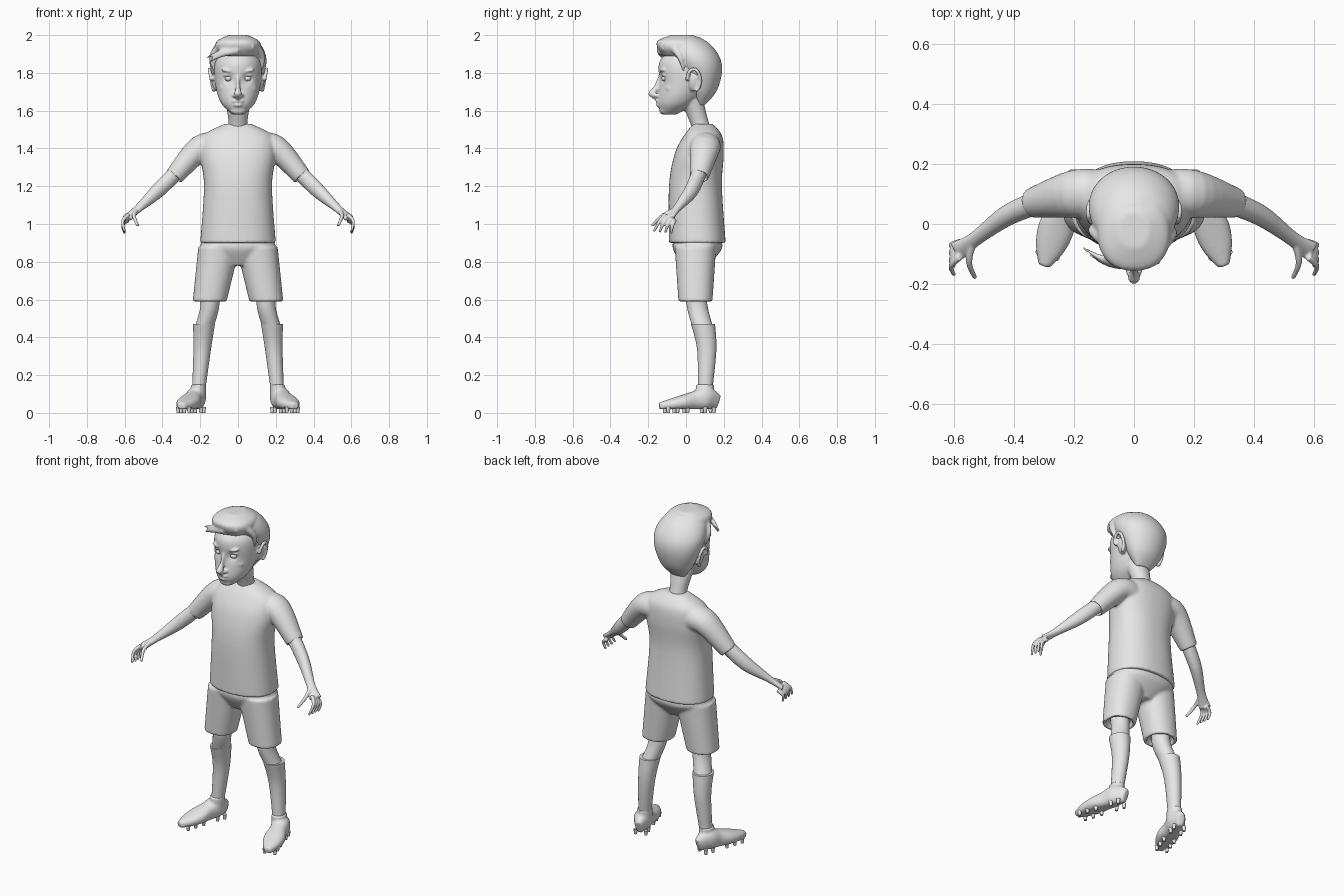
import bpy, bmesh, math
from mathutils import Vector, Matrix

cube = bpy.data.objects.get("Cube")
if cube:
    bpy.data.objects.remove(cube)

colour = (.8, .8, .8, 1)
grey = bpy.data.materials.new("plain_grey")
grey.use_nodes = True
grey.diffuse_color = colour
grey.node_tree.nodes["Principled BSDF"].inputs["Base Color"].default_value = colour

SIDES = ((1, "left_"), (-1, "right_"))


def spline(rows, steps=6):
    """Smooth curve through rows of (x, y, z, width, depth)."""
    points = [Vector(row) for row in rows]
    before = [points[0]] + points
    after = points[2:] + [points[-1]]
    curve = []
    for a, b, c, d in zip(before, points, points[1:], after):
        for step in range(steps):
            t = step / steps
            linear = (c - a) / 2
            square = a - b * 2.5 + c * 2 - d / 2
            cubic = (b - c) * 1.5 + (d - a) / 2
            curve.append(b + linear * t + square * t ** 2 + cubic * t ** 3)
    return curve + [points[-1]]


def rounded(value, power):
    """Swell an ellipse coordinate toward a rounded box."""
    return math.copysign(abs(value) ** (2 / power), value)


def loft(bm, rows, ref=None, side=1, power=2, lip=False, count=32):
    """Skin ellipses: level rings without ref, else rings square to the path."""
    path = spline([(x * side, *rest) for x, *rest in rows])
    centres = [Vector(point[:3]) for point in path]
    rings = []
    for i, point in enumerate(path):
        across, over = Vector((1, 0, 0)), Vector((0, 1, 0))
        if ref:
            following = centres[min(i + 1, len(path) - 1)]
            tangent = (following - centres[max(i - 1, 0)]).normalized()
            across = tangent.cross(Vector((ref[0] * side, *ref[1:]))).normalized()
            over = across.cross(tangent)
        ring = []
        for k in range(count):
            angle = math.tau * k / count
            along_width = rounded(math.cos(angle), power) * point[3]
            along_depth = rounded(math.sin(angle), power) * point[4]
            ring.append(centres[i] + across * along_width + over * along_depth)
        rings.append(ring)
    if lip:
        end, rim = centres[-1], rings[-1]
        inward = (centres[-2] - end).normalized() * .03
        inner = [end.lerp(corner, .8) for corner in rim]
        rings += [inner, [corner + inward for corner in inner]]
    loops = [[bm.verts.new(corner) for corner in ring] for ring in rings]
    faces = [bm.faces.new(loops[0]), bm.faces.new(loops[-1])]
    for low, high in zip(loops, loops[1:]):
        for k in range(count):
            faces.append(bm.faces.new((low[k - 1], low[k], high[k], high[k - 1])))
    bmesh.ops.recalc_face_normals(bm, faces=faces)


def column(bm, rows, **options):
    """Loft on the centre line from rows of (z, y, width, depth)."""
    loft(bm, [(0, y, z, width, depth) for z, y, width, depth in rows], count=64, **options)


def limb(bm, path, start, end, aspect=1, **options):
    """Loft whose radius runs evenly from start to end."""
    rows = []
    for i, place in enumerate(path):
        radius = start + (end - start) * i / (len(path) - 1)
        rows.append((*place, radius, radius * aspect))
    loft(bm, rows, **options)


def blob(bm, centre, radii, tilt=0):
    turn = Matrix.Rotation(tilt, 4, 'Y')
    matrix = Matrix.Translation(centre) @ turn @ Matrix.Diagonal((*radii, 1))
    bmesh.ops.create_uvsphere(bm, u_segments=24, v_segments=16, radius=1, matrix=matrix)


def finish(bm, name, voxel=None):
    """Make one object of the parts, fused and relaxed if a voxel size is given."""
    mesh = bpy.data.meshes.new(name)
    bm.to_mesh(mesh)
    bm.free()
    ob = bpy.data.objects.new(name, mesh)
    bpy.context.collection.objects.link(ob)
    if voxel:
        fuse = ob.modifiers.new("fuse", 'REMESH')
        fuse.mode, fuse.voxel_size = 'VOXEL', voxel
        relax = ob.modifiers.new("relax", 'SMOOTH')
        relax.iterations = 4
        graph = bpy.context.evaluated_depsgraph_get()
        fused = bpy.data.meshes.new_from_object(ob.evaluated_get(graph))
        ob.modifiers.clear()
        ob.data = fused
    ob.data.materials.clear()
    ob.data.materials.append(grey)
    bpy.ops.object.select_all(action='DESELECT')
    ob.select_set(True)
    bpy.context.view_layer.objects.active = ob
    bpy.ops.object.shade_smooth_by_angle(angle=math.radians(50))


# Shirt: torso and sleeves with hollow hems
bm = bmesh.new()
column(bm, [(1.53, .09, .07, .05), (1.47, .09, .18, .1), (1.37, .07, .2, .13),
            (1.2, .05, .18, .14), (.9, .06, .2, .15)], power=2.3, lip=True)
for side, label in SIDES:
    loft(bm, [(.1, .1, 1.4, .08, .08), (.2, .1, 1.4, .07, .08), (.34, .07, 1.25, .05, .05)],
         ref=(0, 1, 0), side=side, lip=True)
finish(bm, "shirt", .008)

# Shorts: pelvis and two hollow legs
bm = bmesh.new()
column(bm, [(.93, .06, .18, .12), (.87, .06, .19, .13), (.78, .05, .07, .07)], power=2.3)
for side, label in SIDES:
    limb(bm, [(.1, .05, .88), (.15, .05, .59)], .11, .09, side=side, power=2.2, lip=True)
finish(bm, "shorts", .008)

# Head: skull with dented eye sockets
bm = bmesh.new()
column(bm, [(1.58, -.09, .03, .04), (1.64, -.05, .09, .1), (1.74, -.01, .12, .13),
            (1.86, 0, .12, .14), (1.94, .01, .06, .07)])
for vert in bm.verts:
    for x in (-.05, .05):
        gap = vert.co - Vector((x, -.13, 1.77))
        vert.co.y += .02 * math.exp(-(gap / .025).length_squared)
# Neck and nose
column(bm, [(1.48, .09, .06, .05), (1.54, .07, .05, .05), (1.66, .03, .07, .06)])
column(bm, [(1.8, -.13, .01, .01), (1.73, -.15, .01, .02), (1.69, -.18, .02, .02),
            (1.66, -.16, .01, .01)])
# Lips and chin
blob(bm, (0, -.15, 1.65), (.03, .01, .01))
blob(bm, (0, -.14, 1.63), (.03, .02, .01))
blob(bm, (0, -.12, 1.6), (.04, .02, .02))
for side, label in SIDES:
    # Nostril, brow, eyelid and cheek
    blob(bm, (side * .02, -.15, 1.68), (.01, .02, .01))
    blob(bm, (side * .05, -.12, 1.81), (.04, .02, .01), side * -.2)
    blob(bm, (side * .05, -.11, 1.79), (.03, .02, .01), side * .1)
    blob(bm, (side * .07, -.08, 1.72), (.03, .03, .03))
    # Ear bowl with a curled rim
    blob(bm, (side * .12, .04, 1.75), (.02, .03, .05), side * .2)
    rim = []
    for step in range(8):
        angle = math.pi * (1 - step / 5)
        height = math.sin(angle) * .06
        rim.append((.14 + height / 5, .04 + math.cos(angle) * .035, 1.76 + height))
    limb(bm, rim, .01, .01, ref=(1, 0, 0), side=side, count=12)
finish(bm, "head", .006)

# Hair: cap, raised top and swept locks
bm = bmesh.new()
column(bm, [(1.63, .08, .05, .02), (1.7, .09, .1, .07), (1.8, .08, .14, .11),
            (1.88, .05, .15, .13), (1.95, .01, .12, .12), (1.99, -.01, .06, .08)])
column(bm, [(1.89, -.03, .09, .09), (1.93, -.03, .12, .12), (1.97, -.03, .11, .12),
            (2, -.02, .05, .06)], power=2.3)
locks = {
    "fringe": [(.08, -.11, 1.94), (-.06, -.13, 1.92), (-.17, -.08, 1.88)],
    "low fringe": [(0, -.13, 1.92), (-.08, -.13, 1.9), (-.15, -.1, 1.86)],
    "right side": [(-.1, -.05, 1.93), (-.14, -.02, 1.88), (-.12, -.01, 1.8)],
    "left side": [(.1, -.06, 1.93), (.13, -.03, 1.88), (.12, -.01, 1.8)],
}
for lock in locks.values():
    limb(bm, lock, .025, .005, ref=(0, -.8, .6), count=14)
finish(bm, "hair", .007)

for side, label in SIDES:
    # Eye
    bm = bmesh.new()
    blob(bm, (side * .05, -.11, 1.77), (.02, .02, .015))
    finish(bm, label + "eye")

    # Bare arm flattening into the palm
    bm = bmesh.new()
    loft(bm, [(.3, .08, 1.3, .04, .04), (.42, .03, 1.18, .04, .035), (.53, -.05, 1.08, .02, .025),
              (.59, -.09, 1.03, .015, .035)], ref=(0, 1, .6), side=side)
    # Four fingers fanned from the index to the little one, then the thumb
    first_knuckle, last_knuckle = Vector((.58, -.11, 1.05)), Vector((.58, -.06, 1.02))
    first_tip, last_tip = Vector((.6, -.17, .96)), Vector((.6, -.08, .95))
    for finger in range(4):
        knuckle = first_knuckle.lerp(last_knuckle, finger / 3)
        tip = first_tip.lerp(last_tip, finger / 3)
        bend = knuckle.lerp(tip, .5) + Vector((.02, 0, .01))
        limb(bm, [knuckle, bend, tip], .012, .007, ref=(1, 0, 0), side=side, count=12)
    limb(bm, [(.54, -.07, 1.07), (.55, -.13, 1.04), (.53, -.18, .99)], .013, .008,
         ref=(1, 0, 0), side=side, count=12)
    finish(bm, label + "arm", .005)

    # Bare knee and long sock
    bm = bmesh.new()
    limb(bm, [(.15, .05, .68), (.15, .06, .56), (.18, .09, .45)], .05, .05, 1.1, side=side)
    finish(bm, label + "knee")
    bm = bmesh.new()
    limb(bm, [(.18, .09, .47), (.19, .11, .33), (.21, .1, .1)], .058, .034, 1.1, side=side)
    finish(bm, label + "sock")

    # Shoe turned outward, with a flat sole and a collar
    heel, toe = Vector((.2, .17, 0)), Vector((.3, -.14, 0))
    widths = (.02, .05, .05, .06, .05, .02)
    heights = (.04, .06, .05, .04, .03, .02)
    rows = []
    for i, (width, height) in enumerate(zip(widths, heights)):
        spot = heel.lerp(toe, i / 5)
        rows.append((spot.x, spot.y, height + .015, width, height))
    bm = bmesh.new()
    loft(bm, rows, ref=(0, 0, 1), side=side, power=2.3)
    limb(bm, [(.21, .1, .15), (.21, .1, .06)], .04, .04, 1.2, side=side)
    for vert in bm.verts:
        vert.co.z = max(vert.co.z, .02)
    finish(bm, label + "shoe", .007)

    # Studs in pairs under heel and forefoot
    bm = bmesh.new()
    outward = (toe - heel).cross(Vector((0, 0, 1))).normalized() * .03
    for part in (.1, .25, .55, .72, .88):
        for spot in (heel.lerp(toe, part) + outward, heel.lerp(toe, part) - outward):
            place = Matrix.Translation((spot.x * side, spot.y, .015))
            bmesh.ops.create_cone(bm, cap_ends=True, segments=12, radius1=.008, radius2=.012,
                                  depth=.03, matrix=place)
    finish(bm, label + "studs")
